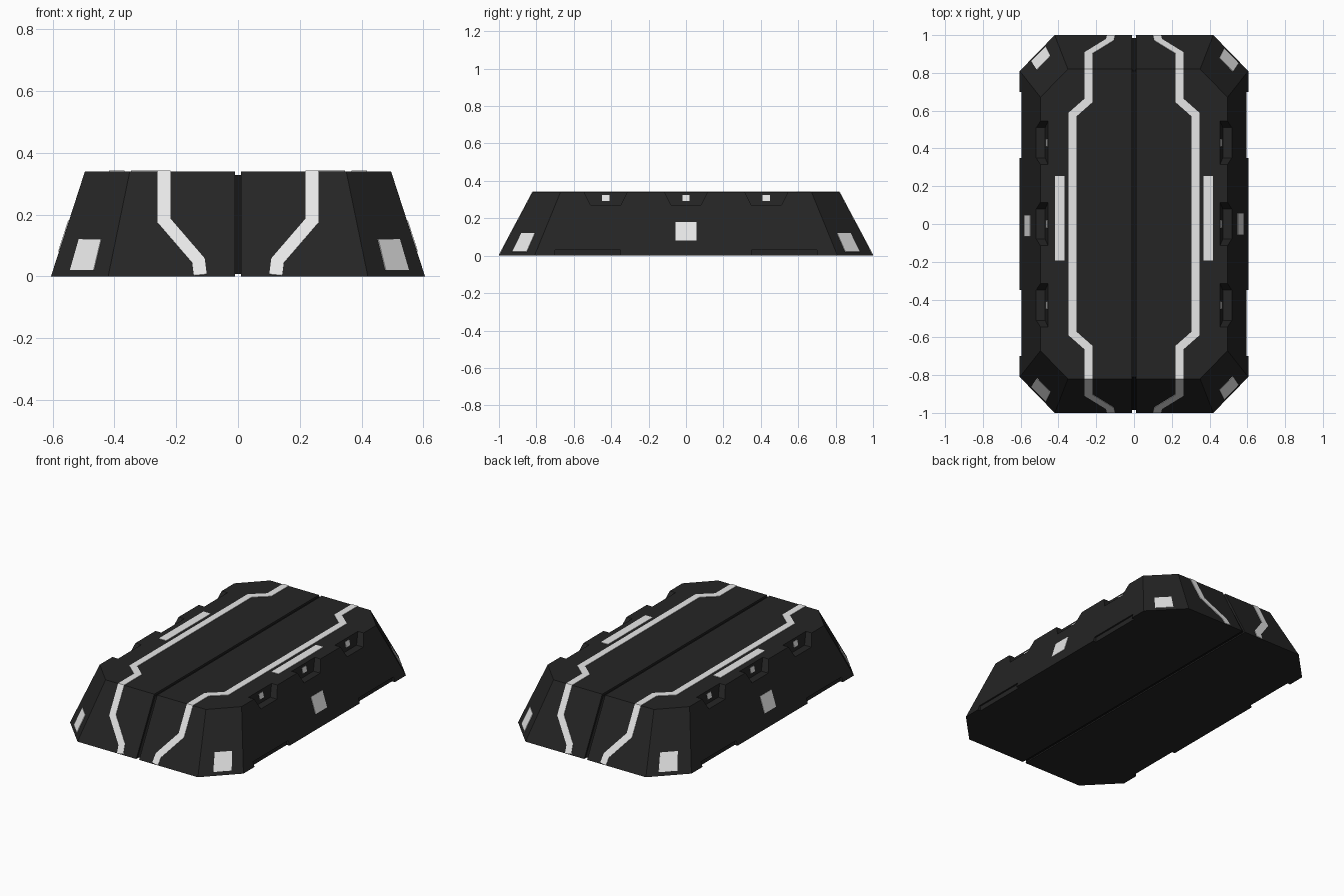
import bpy, bmesh
from math import hypot
from mathutils import Vector

if "Cube" in bpy.data.objects:
    bpy.data.objects.remove(bpy.data.objects["Cube"])

TOP = 0.34         # height of the casing
END_TOP = 0.82     # half length of the flat top
SLOPE = hypot(1 - END_TOP, TOP)


def material(name, value):
    m = bpy.data.materials.new(name)
    m.use_nodes = True
    color = (value, value, value, 1)
    m.diffuse_color = color
    m.node_tree.nodes["Principled BSDF"].inputs["Base Color"].default_value = color
    return m


casing_black = material("casing_black", 0.018)
groove_black = material("groove_black", 0.007)
light_white = material("light_white", 0.8)


def finish(name, bm, mat):
    bmesh.ops.recalc_face_normals(bm, faces=bm.faces)
    mesh = bpy.data.meshes.new(name)
    bm.to_mesh(mesh)
    bm.free()
    mesh.materials.append(mat)
    ob = bpy.data.objects.new(name, mesh)
    bpy.context.collection.objects.link(ob)
    return ob


def hull(name, points, mat):
    """Convex solid around the points."""
    bm = bmesh.new()
    for p in points:
        bm.verts.new(p)
    bmesh.ops.convex_hull(bm, input=bm.verts)
    bmesh.ops.dissolve_limit(bm, angle_limit=0.01, verts=bm.verts, edges=bm.edges)
    return finish(name, bm, mat)


def plate(name, corners):
    """Thin light plate lying on the surface through four corners."""
    c = [Vector(p) for p in corners]
    n = (c[1] - c[0]).cross(c[3] - c[0]).normalized() * 0.003
    return hull(name, [p + n for p in c] + [p - n for p in c], light_white)


def mirror(ob, x=True, y=False):
    mod = ob.modifiers.new("mirror", 'MIRROR')
    mod.use_axis = (x, y, False)


# Casing half, mirrored across the centre groove
low = [(0.01, 1.0), (0.42, 1.0), (0.605, 0.81)]
high = [(0.01, END_TOP), (0.35, END_TOP), (0.495, 0.671)]
casing = hull("casing", [(x, s * y, z) for ring, z in ((low, 0), (high, TOP))
                         for x, y in ring for s in (-1, 1)], casing_black)

# Cutters for the upper side pockets and the lower side recesses
cutters = []
for y in (-0.43, 0, 0.43):
    cutters.append(hull("pocket_cutter", [
        (x, y + s * w, z) for s in (-1, 1)
        for x, w, z in ((0.47, 0.08, 0.27), (0.7, 0.08, 0.27),
                        (0.451, 0.125, 0.36), (0.7, 0.125, 0.36))], casing_black))
for s in (-1, 1):
    cutters.append(hull("recess_cutter", [
        (x, s * y, z) for x in (0.585, 0.7) for y in (0.35, 0.7)
        for z in (-0.1, 0.03)], casing_black))

for cutter in cutters:
    mod = casing.modifiers.new("cut", 'BOOLEAN')
    mod.operation = 'DIFFERENCE'
    mod.solver = 'EXACT'
    mod.object = cutter
    bpy.context.view_layer.objects.active = casing
    bpy.ops.object.modifier_apply(modifier=mod.name)
    bpy.data.objects.remove(cutter)
mirror(casing)

# Dark core seen at the bottom of the groove
hull("groove_core", [(x, s * y, z) for x in (-0.012, 0.012) for s in (-1, 1)
                     for y, z in ((0.985, 0.008), (END_TOP - 0.01, TOP - 0.012))],
     groove_black)

# Light strip: a path across the top that folds down over the sloping end
path = [Vector(p) for p in ((0.325, 0), (0.325, 0.58), (0.24, 0.655), (0.24, END_TOP),
                            (0.24, 1.001), (0.128, 1.148), (0.122, 1.2))]


def fold(p):
    t = max(0, (p.y - END_TOP) / SLOPE)
    return (p.x, min(p.y, END_TOP) + (1 - END_TOP) * t, TOP * (1 - t))


bm = bmesh.new()
previous = None
for i, p in enumerate(path):
    before = (p - path[i - 1]).normalized() if i else Vector((0, 1))
    after = (path[i + 1] - p).normalized() if i < len(path) - 1 else before
    tangent = (before + after).normalized()
    side = Vector((tangent.y, -tangent.x)) * 0.021 / tangent.dot(before)
    pair = [bm.verts.new(fold(p - side)), bm.verts.new(fold(p + side))]
    if previous:
        bm.faces.new((previous[0], previous[1], pair[1], pair[0]))
    previous = pair
strip = finish("light_strip", bm, light_white)
mirror(strip, y=True)
solid = strip.modifiers.new("thickness", 'SOLIDIFY')
solid.thickness = 0.006
solid.offset = 0

# Long lights on the top
mirror(plate("top_light", [(0.367, -0.192, TOP), (0.418, -0.192, TOP),
                           (0.418, 0.253, TOP), (0.367, 0.253, TOP)]))

# Small lights in the pockets
for y in (-0.43, 0, 0.43):
    mirror(plate("pocket_light", [(0.465, y - 0.02, 0.292), (0.465, y + 0.02, 0.292),
                                  (0.458, y + 0.02, 0.325), (0.458, y - 0.02, 0.325)]))


# Square lights on the sloping sides
def side_x(z):
    return 0.605 - 0.11 * z / TOP


for s, y in ((1, 0), (-1, -0.01)):
    plate("side_light", [(s * side_x(z), y + d, z) for d, z in
                         ((-0.057, 0.08), (0.057, 0.08), (0.057, 0.18), (-0.057, 0.18))])


# Square lights on the sloping corners
def corner_point(f, z):
    t = z / TOP
    a, b = (Vector(low[i]).lerp(Vector(high[i]), t) for i in (1, 2))
    return a.lerp(b, f)


for sx, start, end in ((1, 0.33, 0.74), (-1, 0.27, 0.69)):
    for sy in (-1, 1):
        corners = []
        for f, z in ((start, 0.02), (end, 0.02), (end, 0.12), (start, 0.12)):
            p = corner_point(f, z)
            corners.append((sx * p.x, sy * p.y, z))
        plate("corner_light", corners)
